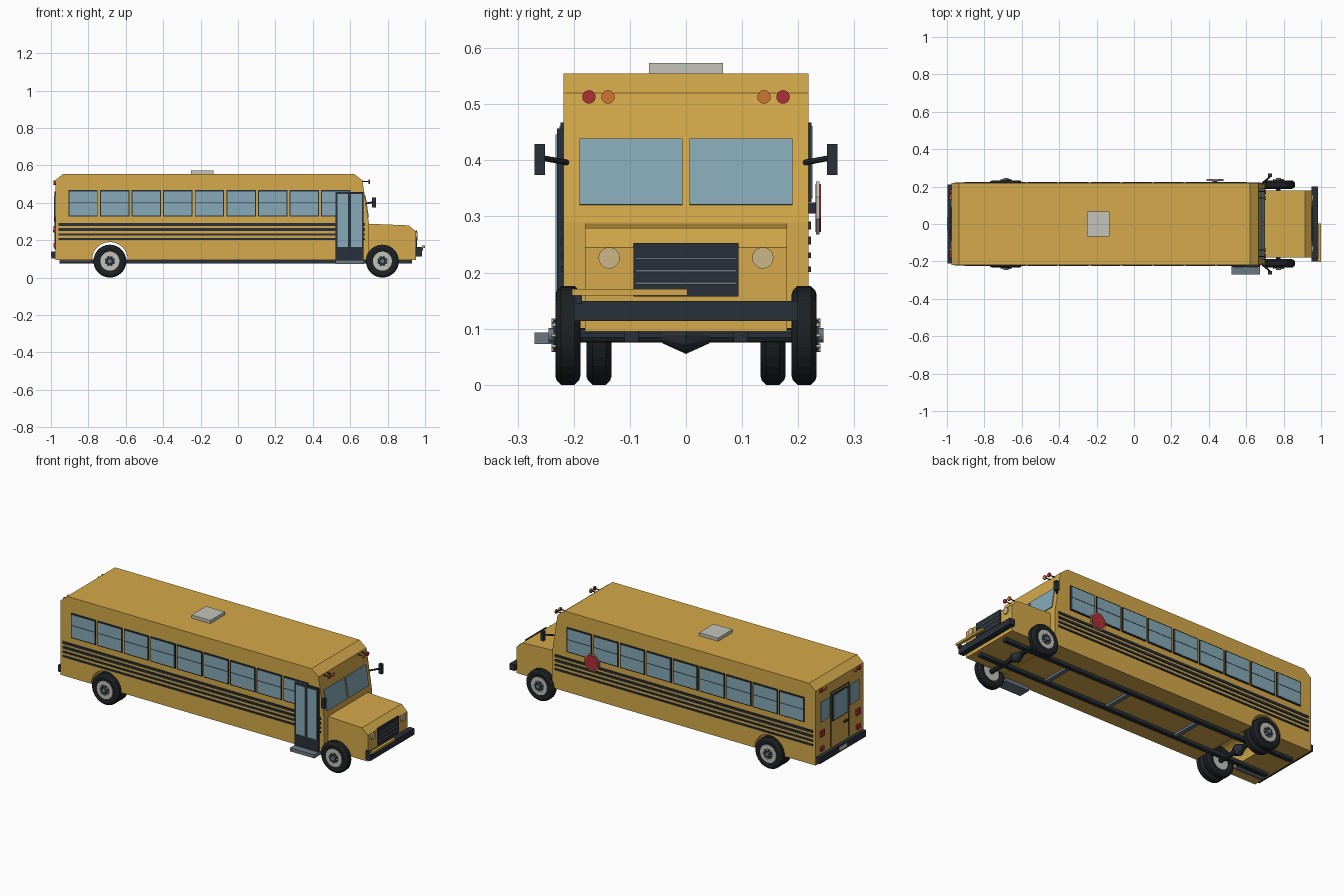
import bpy, bmesh, math
from mathutils import Vector

if "Cube" in bpy.data.objects:
    bpy.data.objects.remove(bpy.data.objects["Cube"])


def material(name, r, g, b):
    m = bpy.data.materials.new(name)
    m.use_nodes = True
    m.diffuse_color = (r, g, b, 1)
    m.node_tree.nodes["Principled BSDF"].inputs["Base Color"].default_value = (r, g, b, 1)
    return m


YELLOW = material("bus_yellow", 0.66, 0.40, 0.07)
GLASS = material("blue_glass", 0.24, 0.40, 0.48)
DARK = material("dark_trim", 0.022, 0.03, 0.04)
RUBBER = material("tyre_black", 0.012, 0.015, 0.017)
SILVER = material("silver", 0.55, 0.55, 0.50)
STEEL = material("steel_grey", 0.15, 0.19, 0.23)
RED = material("lamp_red", 0.42, 0.03, 0.035)
AMBER = material("lamp_amber", 0.62, 0.18, 0.035)
CREAM = material("headlight_cream", 0.60, 0.47, 0.24)


def finish(name, bm, mat):
    bmesh.ops.recalc_face_normals(bm, faces=bm.faces)
    mesh = bpy.data.meshes.new(name)
    bm.to_mesh(mesh)
    bm.free()
    mesh.materials.append(mat)
    ob = bpy.data.objects.new(name, mesh)
    bpy.context.collection.objects.link(ob)
    return ob


def box(name, x, y, z, mat, tilt=0):
    """Box from (low, high) pairs, optionally tilted about y."""
    bm = bmesh.new()
    bmesh.ops.create_cube(bm, size=1)
    for v in bm.verts:
        v.co = Vector((v.co.x * (x[1] - x[0]), v.co.y * (y[1] - y[0]), v.co.z * (z[1] - z[0])))
    ob = finish(name, bm, mat)
    ob.location = (sum(x) / 2, sum(y) / 2, sum(z) / 2)
    ob.rotation_euler.y = tilt
    return ob


def rod(name, a, b, radius, mat, sides=16, radius2=None):
    """Cylinder or cone between two points."""
    a, b = Vector(a), Vector(b)
    bm = bmesh.new()
    bmesh.ops.create_cone(bm, cap_ends=True, segments=sides, radius1=radius,
                          radius2=radius if radius2 is None else radius2, depth=(b - a).length)
    bmesh.ops.rotate(bm, verts=bm.verts, matrix=Vector((0, 0, 1)).rotation_difference(b - a).to_matrix())
    ob = finish(name, bm, mat)
    ob.location = (a + b) / 2
    return ob


def prism(name, outline, half, mat):
    """Side outline in x and z, extruded across the width."""
    bm = bmesh.new()
    face = bm.faces.new([bm.verts.new((x, -half, z)) for x, z in outline])
    new = bmesh.ops.extrude_face_region(bm, geom=[face])["geom"]
    bmesh.ops.translate(bm, vec=(0, 2 * half, 0), verts=[v for v in new if isinstance(v, bmesh.types.BMVert)])
    return finish(name, bm, mat)


def lathe(name, profile, centre, mat, steps=28):
    """Profile of (radius, y) spun about the y axis."""
    bm = bmesh.new()
    vs = [bm.verts.new((r, y, 0)) for r, y in profile]
    es = [bm.edges.new(p) for p in zip(vs, vs[1:])]
    bmesh.ops.spin(bm, geom=vs + es, cent=(0, 0, 0), axis=(0, 1, 0), angle=math.tau, steps=steps)
    bmesh.ops.remove_doubles(bm, verts=bm.verts, dist=0.0001)
    ob = finish(name, bm, mat)
    ob.location = centre
    return ob


REAR_X, FRONT_X, WHEEL_Z, W = -0.685, 0.772, 0.088, 0.218

# Body shell with open rear wheel arches
body = prism("body", [(-0.977, 0.093), (0.70, 0.093), (0.70, 0.29), (0.665, 0.52), (0.62, 0.555),
                      (-0.935, 0.555), (-0.977, 0.52)], W, YELLOW)
cutter = rod("arch_cutter", (REAR_X, -0.5, 0.095), (REAR_X, 0.5, 0.095), 0.095, YELLOW, 32)
cutter.hide_render = True
cutter.hide_viewport = True
cut = body.modifiers.new("wheel_arches", "BOOLEAN")
cut.object = cutter
cut.solver = "EXACT"
box("roof_hatch", (-0.25, -0.13), (-0.066, 0.066), (0.55, 0.573), SILVER)

# Hood, grille and headlights
prism("hood", [(0.69, 0.095), (0.952, 0.095), (0.952, 0.245), (0.915, 0.279), (0.69, 0.288)], 0.18, YELLOW)
box("grille", (0.95, 0.958), (-0.094, 0.094), (0.157, 0.253), DARK)
for z in (0.181, 0.203, 0.225):
    box("grille_bar", (0.957, 0.961), (-0.09, 0.09), (z - 0.002, z + 0.002), STEEL)
box("front_bumper", (0.95, 0.983), (-0.2, 0.2), (0.114, 0.149), DARK)
box("crossing_arm", (0.984, 1.0), (-0.203, 0.003), (0.159, 0.171), YELLOW)
box("crossing_arm_mount", (0.95, 0.99), (-0.2, -0.185), (0.145, 0.163), DARK)

# Stripes, side windows, wheels and mirrors on both sides
for s in (-1, 1):
    def across(a, b):
        return tuple(sorted((s * a, s * b)))

    for z, h in ((0.284, 0.007), (0.257, 0.007), (0.231, 0.005), (0.206, 0.005)):
        box("side_stripe", (-0.96, 0.68), across(W, 0.223), (z - h, z + h), DARK)
    for i in range(9):
        x = -0.907 + i * 0.169
        box("window_frame", (x, x + 0.157), across(W, 0.224), (0.326, 0.467), DARK)
        for z in ((0.332, 0.398), (0.402, 0.461)):
            box("window_pane", (x + 0.005, x + 0.152), across(0.22, 0.2255), z, GLASS)

    # Single front wheels and twin rear wheels
    for x, mid in ((FRONT_X, 0.2105), (REAR_X, 0.2105), (REAR_X, 0.155)):
        lathe("tyre", [(0.05, -0.018), (0.072, -0.0225), (0.08, -0.02), (0.088, -0.012), (0.088, 0.012),
                       (0.08, 0.02), (0.072, 0.0225), (0.05, 0.018), (0.05, -0.018)],
              (x, s * mid, WHEEL_Z), RUBBER)
        rod("wheel_rim", (x, s * (mid - 0.015), WHEEL_Z), (x, s * (mid + 0.022), WHEEL_Z), 0.051, SILVER, 28)
    for x in (FRONT_X, REAR_X):
        rod("hub_ring", (x, s * 0.23, WHEEL_Z), (x, s * 0.236, WHEEL_Z), 0.028, DARK, 16)
        rod("hub_cap", (x, s * 0.23, WHEEL_Z), (x, s * 0.245, WHEEL_Z), 0.013, STEEL, 12)
        for k in range(8):
            a = k * math.tau / 8
            px, pz = x + 0.026 * math.cos(a), WHEEL_Z + 0.026 * math.sin(a)
            rod("wheel_bolt", (px, s * 0.23, pz), (px, s * 0.24, pz), 0.004, SILVER, 6)

    rod("mirror_arm", (0.683, s * 0.212, 0.396), (0.728, s * 0.255, 0.404), 0.005, DARK, 8)
    box("mirror", (0.717, 0.738), across(0.251, 0.27), (0.374, 0.429), DARK)

    # Windshield pane and front lamps
    box("windshield", (0.683, 0.691), across(0.006, 0.19), (0.32, 0.439), GLASS, -0.151)
    rod("headlight", (0.945, s * 0.137, 0.226), (0.96, s * 0.137, 0.226), 0.019, CREAM, 20)

    # Warning lamps front and rear
    for y, mat in ((0.139, AMBER), (0.173, RED)):
        rod("front_warning_lamp", (0.698, s * y, 0.513), (0.706, s * y, 0.513), 0.012, mat)
        rod("front_lamp_stem", (0.66, s * y, 0.513), (0.70, s * y, 0.513), 0.003, DARK, 8)
        rod("rear_warning_lamp", (-0.986, s * y, 0.508), (-0.97, s * y, 0.508), 0.012, mat)

    # Rear windows and tail lamps
    box("rear_side_window", (-0.982, -0.975), across(0.092, 0.175), (0.325, 0.44), GLASS)
    box("tail_lamp", (-0.987, -0.975), across(0.145, 0.18), (0.242, 0.277), RED)
    box("lower_tail_lamp", (-0.987, -0.975), across(0.15, 0.18), (0.16, 0.185), RED)
    box("door_edge", (-0.98, -0.975), across(0.079, 0.084), (0.15, 0.46), DARK)
    box("chassis_rail", (-0.95, 0.93), across(0.085, 0.11), (0.076, 0.097), DARK)

# Emergency door at the rear
box("rear_door_top_edge", (-0.98, -0.975), (-0.084, 0.084), (0.455, 0.46), DARK)
box("rear_window_frame", (-0.981, -0.975), (-0.07, 0.07), (0.29, 0.445), DARK)
box("rear_door_window", (-0.984, -0.975), (-0.063, 0.063), (0.298, 0.437), GLASS)
box("rear_door_handle", (-0.988, -0.975), (-0.065, -0.035), (0.245, 0.255), DARK)
box("rear_bumper", (-0.998, -0.97), (-0.21, 0.21), (0.103, 0.14), DARK)
box("rear_plate", (-1.0, -0.996), (-0.035, 0.035), (0.112, 0.134), SILVER)
rod("exhaust_pipe", (-0.955, -0.14, 0.085), (-0.78, -0.14, 0.085), 0.009, STEEL, 10)

# Passenger door and step
box("door_frame", (0.522, 0.672), (-0.23, -0.21), (0.09, 0.457), DARK)
for x in ((0.532, 0.589), (0.605, 0.662)):
    box("door_glass", x, (-0.233, -0.228), (0.163, 0.446), GLASS)
box("door_step", (0.52, 0.674), (-0.27, -0.2), (0.073, 0.093), STEEL)

# Stop sign on the driver's side
sign_at = (0.433, 0.315)
for name, r, y, mat in (("stop_sign_border", 0.051, (0.232, 0.238), SILVER), ("stop_sign_face", 0.046, (0.231, 0.241), RED)):
    sign = rod(name, (sign_at[0], y[0], sign_at[1]), (sign_at[0], y[1], sign_at[1]), r, mat, 8)
    sign.rotation_euler.y = math.pi / 8
box("stop_sign_bracket", (0.42, 0.446), (0.21, 0.234), (0.305, 0.325), DARK)

# Axles, differentials and cross members
for x in (FRONT_X, REAR_X):
    rod("axle", (x, -0.2, WHEEL_Z), (x, 0.2, WHEEL_Z), 0.013, DARK, 10)
    for s in (-1, 1):
        rod("differential", (x, 0, WHEEL_Z), (x, s * 0.042, WHEEL_Z), 0.033, DARK, 12, 0.014)
for x in (-0.35, 0.1, 0.5):
    box("cross_member", (x - 0.012, x + 0.012), (-0.09, 0.09), (0.08, 0.096), STEEL)
